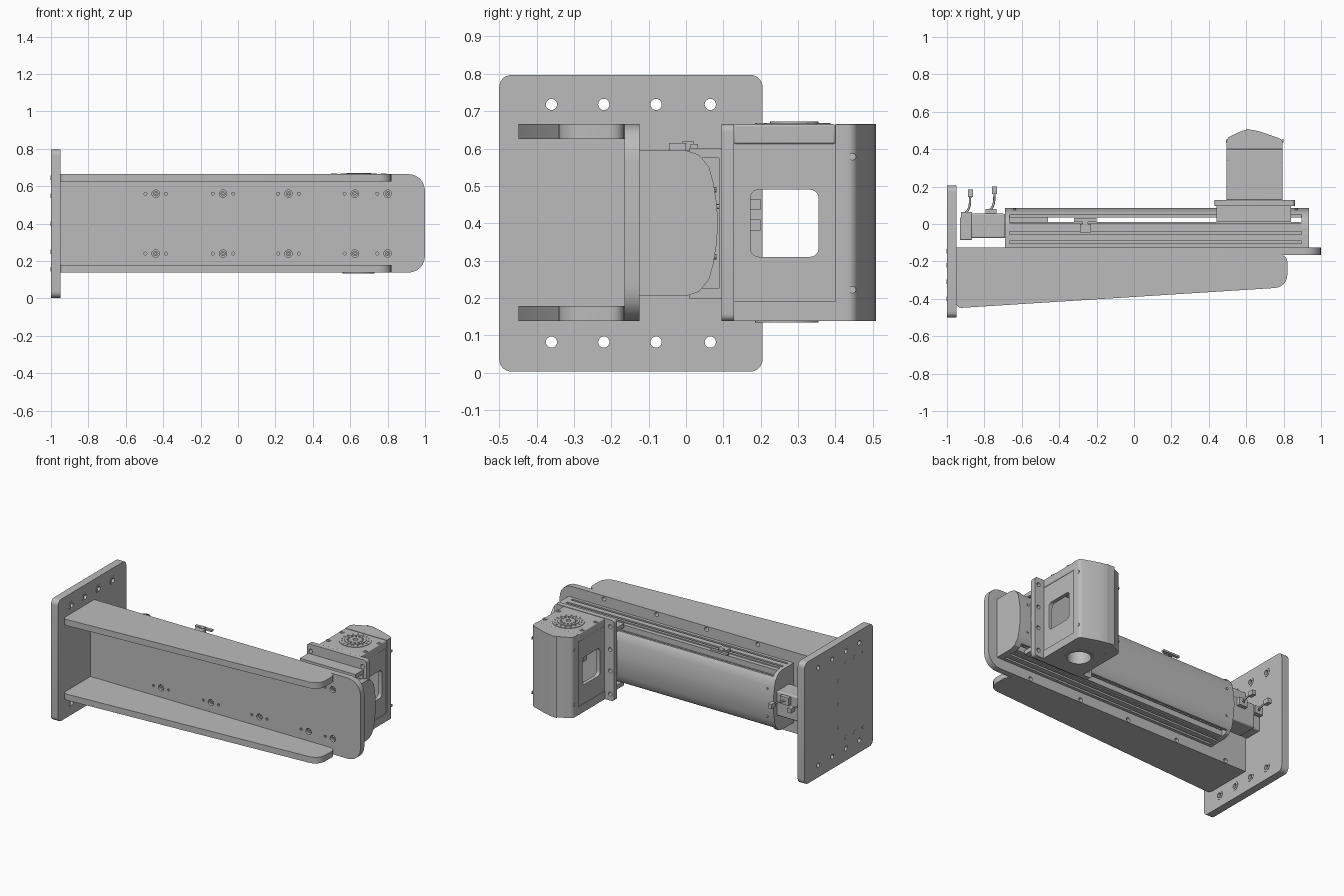
import bpy, bmesh, math
from mathutils import Matrix, Vector

cube = bpy.data.objects.get("Cube")
if cube:
    bpy.data.objects.remove(cube, do_unlink=True)

grey = bpy.data.materials.new("machined_grey")
grey.use_nodes = True
GREY = (0.5, 0.5, 0.5, 1)
grey.diffuse_color = GREY
grey.node_tree.nodes["Principled BSDF"].inputs["Base Color"].default_value = GREY


def finish(name, mesh, smooth=True):
    mesh.materials.clear()
    mesh.materials.append(grey)
    ob = bpy.data.objects.new(name, mesh)
    bpy.context.collection.objects.link(ob)
    if smooth:
        bpy.ops.object.select_all(action='DESELECT')
        ob.select_set(True)
        bpy.context.view_layer.objects.active = ob
        bpy.ops.object.shade_smooth_by_angle(angle=math.radians(30))
    return ob


def circle(u, v, r, n=20):
    return [(u + r * math.cos(math.tau * i / n), v + r * math.sin(math.tau * i / n)) for i in range(n)]


def rounded(corners, steps=6):
    """Outline from (u, v, radius) corners, each filleted with a quadratic arc."""
    out = []
    for i, (u, v, r) in enumerate(corners):
        p = Vector((u, v))
        if not r:
            out.append((u, v))
            continue
        a = Vector(corners[i - 1][:2]) - p
        b = Vector(corners[(i + 1) % len(corners)][:2]) - p
        a, b = p + a.normalized() * r, p + b.normalized() * r
        for k in range(steps + 1):
            t = k / steps
            w = 2 * t * (1 - t) * 0.83
            q = a * (1 - t) ** 2 + b * t * t + p * w
            out.append(tuple(q / ((1 - t) ** 2 + t * t + w)))
    return out


def rect(u0, u1, v0, v1, r=0):
    return rounded([(u0, v0, r), (u1, v0, r), (u1, v1, r), (u0, v1, r)])


AXES = {'x': ((0, 0, 1), (1, 0, 0), (0, 1, 0)),
        'y': ((1, 0, 0), (0, 0, 1), (0, 1, 0)),
        'z': ((1, 0, 0), (0, 1, 0), (0, 0, 1))}


def prism(name, axis, lo, hi, outline, holes=(), bevel=0):
    """Extrude an outline with holes along an axis; the plane is yz, xz or xy."""
    cu = bpy.data.curves.new(name, 'CURVE')
    cu.dimensions, cu.fill_mode = '2D', 'BOTH'
    cu.extrude = (hi - lo) / 2
    for loop in [outline, *holes]:
        sp = cu.splines.new('POLY')
        sp.points.add(len(loop) - 1)
        for pt, (u, v) in zip(sp.points, loop):
            pt.co = (u, v, 0, 1)
        sp.use_cyclic_u = True
    tmp = bpy.data.objects.new(name + "_tmp", cu)
    bpy.context.collection.objects.link(tmp)
    dg = bpy.context.evaluated_depsgraph_get()
    mesh = bpy.data.meshes.new_from_object(tmp.evaluated_get(dg))
    bpy.data.objects.remove(tmp, do_unlink=True)
    bm = bmesh.new()
    bm.from_mesh(mesh)
    bmesh.ops.translate(bm, verts=bm.verts, vec=(0, 0, (lo + hi) / 2))
    bmesh.ops.transform(bm, verts=bm.verts, matrix=Matrix(AXES[axis]).to_4x4())
    bmesh.ops.remove_doubles(bm, verts=bm.verts, dist=1e-5)
    bmesh.ops.dissolve_limit(bm, angle_limit=0.002, verts=bm.verts, edges=bm.edges)
    bmesh.ops.recalc_face_normals(bm, faces=bm.faces)
    bm.to_mesh(mesh)
    bm.free()
    ob = finish(name, mesh)
    if bevel:
        mod = ob.modifiers.new("edge", 'BEVEL')
        mod.width, mod.segments, mod.limit_method = bevel, 3, 'ANGLE'
        mod.angle_limit = math.radians(40)
    return ob


def box(name, x, y, z, bevel=0):
    return prism(name, 'z', *z, rect(*x, *y), bevel=bevel)


def cable(name, pts, r):
    cu = bpy.data.curves.new(name, 'CURVE')
    cu.dimensions, cu.bevel_depth, cu.bevel_resolution = '3D', r, 2
    sp = cu.splines.new('BEZIER')
    sp.bezier_points.add(len(pts) - 1)
    for bp, p in zip(sp.bezier_points, pts):
        bp.co, bp.handle_left_type, bp.handle_right_type = p, 'AUTO', 'AUTO'
    cu.materials.append(grey)
    bpy.context.collection.objects.link(bpy.data.objects.new(name, cu))


MID = 0.4


def both(z):
    """A height and its mirror about the horizontal mid-plane."""
    return (z, 2 * MID - z)


# Wall plate with mounting holes and bracket screw holes
wall_holes = [circle(y, z, 0.015) for y in (-0.36, -0.22, -0.08, 0.065) for z in both(0.718)]
prism("wall_plate", 'x', -1, -0.95, rect(-0.5, 0.205, 0.003, 0.797, 0.035), wall_holes)
for y in (-0.36, -0.22, -0.08, 0.065):
    for z in both(0.718):
        prism("hole_rim", 'x', -0.95, -0.948, circle(y, z, 0.028), [circle(y, z, 0.015)])
for y, z in [(y, z) for y in (-0.4, -0.31, -0.22) for z in both(0.645)] + [(-0.145, z) for z in (0.25, MID, 0.55)]:
    prism("wall_screw", 'x', -1.002, -1, circle(y, z, 0.012))

# Long mounting plate and its screws
screw_x, rib_x = (-0.44, -0.08, 0.27, 0.625, 0.8), (-0.8, -0.43, -0.06, 0.3, 0.68)
holes = []
for z in both(0.56):
    for x in screw_x:
        holes.append(circle(x, z, 0.02))
        prism("plate_screw", 'y', -0.155, -0.125, circle(x, z, 0.014), [circle(x, z, 0.006, 6)])
        holes += [circle(x + s * 0.055, z, 0.008, 10) for s in (-1, 1) if not (x > 0.7 and s > 0 or x == 0.625 and s > 0)]
holes += [circle(x, z, 0.014) for x in rib_x for z in both(0.645)]
prism("mounting_plate", 'y', -0.165, -0.125,
      rounded([(-0.95, 0.138, 0), (1, 0.138, 0.095), (1, 0.665, 0.095), (-0.95, 0.665, 0)]), holes)

# Tapered ribs
rib = rounded([(-0.95, -0.165, 0), (-0.95, -0.45, 0.03), (0.82, -0.338, 0.07), (0.82, -0.165, 0.04)])
for name, z in (("upper_rib", 0.625), ("lower_rib", 0.138)):
    prism(name, 'z', z, z + 0.04, rib)

# Linear axis: grooved base, end caps, curved cover
half = [(-0.125, 0.195), (-0.105, 0.195), (-0.105, 0.18), (-0.09, 0.18), (-0.09, 0.195), (-0.055, 0.195),
        (-0.055, 0.18), (-0.04, 0.18), (-0.04, 0.195), (-0.022, 0.195), (-0.022, 0.188), (0.005, 0.188)]


def mirrored(pts):
    return [(y, MID + h) for y, h in pts] + [(y, MID - h) for y, h in reversed(pts)]


prism("axis_base", 'x', -0.68, 0.925, mirrored(half))
arc = [(0.05, 0.165), (0.062, 0.15), (0.073, 0.11), (0.081, 0.06), (0.085, 0.015)]
cap = mirrored([(-0.125, 0.195), (0, 0.195), (0.035, 0.183)] + arc)
prism("axis_left_cap", 'x', 0.895, 0.935, cap)
prism("axis_right_cap", 'x', -0.69, -0.665, cap)
inner = [(y - 0.014, h) for y, h in arc]
ring = mirrored(arc)
prism("axis_cover", 'x', -0.67, 0.9, ring + list(reversed(mirrored(inner))))
box("bearing_block", (-0.665, -0.46), (0, 0.045), (0.28, 0.52))
for z in both(0.54):
    box("guide_strip", (-0.66, 0.89), (0.004, 0.012), (z - 0.012, z + 0.012))
for x in (-0.64, 0.87):
    for z in both(0.49):
        prism("cover_screw", 'y', 0.07, 0.082, circle(x, z, 0.008, 10))

# Carriage wrapping the cover, and tool plate
for z in both(0.588):
    box("carriage_side", (0.44, 0.84), (0.01, 0.1), (z - 0.014, z + 0.014))
box("carriage_bridge", (0.44, 0.84), (0.088, 0.1), (0.2, 0.6))
plate_holes = [circle(x, z, 0.013) for x in (0.458, 0.832) for z in (0.18, 0.33, 0.47, 0.62)]
prism("tool_plate", 'y', 0.095, 0.128, rect(0.43, 0.86, 0.138, 0.665, 0.02), plate_holes)

# Drive head: caps, windowed side panels, rear cover
box("head_top", (0.495, 0.795), (0.128, 0.4), (0.612, 0.665), 0.006)
prism("head_bottom", 'z', 0.138, 0.19, rect(0.495, 0.795, 0.128, 0.4), [circle(0.645, 0.27, 0.085, 32)])
prism("bore_ring", 'z', 0.134, 0.25, circle(0.645, 0.27, 0.085, 32), [circle(0.645, 0.27, 0.07, 32)])
window = rect(0.172, 0.355, 0.31, 0.49, 0.025)
for name, x in (("head_right_panel", 0.5), ("head_left_panel", 0.765)):
    prism(name, 'x', x, x + 0.025, rect(0.128, 0.4, 0.185, 0.615), [window])
box("inner_connector", (0.6, 0.66), (0.165, 0.2), (0.38, 0.41))
prism("head_cover", 'z', 0.138, 0.665,
      rounded([(0.495, 0.4, 0), (0.795, 0.4, 0), (0.795, 0.452, 0.02), (0.635, 0.508, 0.06),
               (0.6, 0.508, 0.03), (0.495, 0.46, 0.02)]), bevel=0.008)
for x in (0.492, 0.795):
    for z in both(0.578):
        prism("cover_screw", 'x', x, x + 0.003, circle(0.455 - 0.01, z, 0.01, 12))

# Output flange with bolt circles
bolts = [circle(0.645 + r * math.cos(a), 0.29 + r * math.sin(a), s, 8)
         for r, s, n in ((0.08, 0.006, 16), (0.045, 0.007, 12))
         for a in [math.tau * i / n for i in range(n)]]
prism("flange_rim", 'z', 0.664, 0.668, circle(0.645, 0.29, 0.097, 40), bolts[:16])
prism("flange_hub", 'z', 0.665, 0.672, circle(0.645, 0.29, 0.065, 32), bolts[16:] + [circle(0.645, 0.29, 0.015)])
for x in (0.513, 0.78):
    for y in (0.2, 0.34):
        prism("head_screw", 'z', 0.664, 0.668, circle(x, y, 0.015), [circle(x, y, 0.007, 6)])

# Servo motor with cable leads
box("motor_body", (-0.87, -0.69), (-0.075, 0.055), (0.32, 0.48), 0.008)
box("motor_encoder", (-0.93, -0.865), (-0.085, 0.035), (0.33, 0.47), 0.006)
for x, y in ((-0.91, 0.05), (-0.78, 0.065)):
    box("motor_socket", (x - 0.015, x + 0.045), (y - 0.03, y + 0.015), (0.42, 0.47))
    cable("motor_lead", [(x, y, 0.445), (x + 0.025, y + 0.03, 0.445), (x + 0.035, y + 0.1, 0.45)], 0.006)
    box("lead_plug", (x + 0.022, x + 0.048), (y + 0.095, y + 0.135), (0.435, 0.465))

# Limit sensor on the upper side of the axis
box("sensor_body", (-0.29, -0.23), (-0.045, 0.0), (0.592, 0.615))
box("sensor_arm", (-0.32, -0.2), (0.012, 0.032), (0.6, 0.612))
box("sensor_bracket", (-0.275, -0.245), (-0.01, 0.02), (0.595, 0.62))
